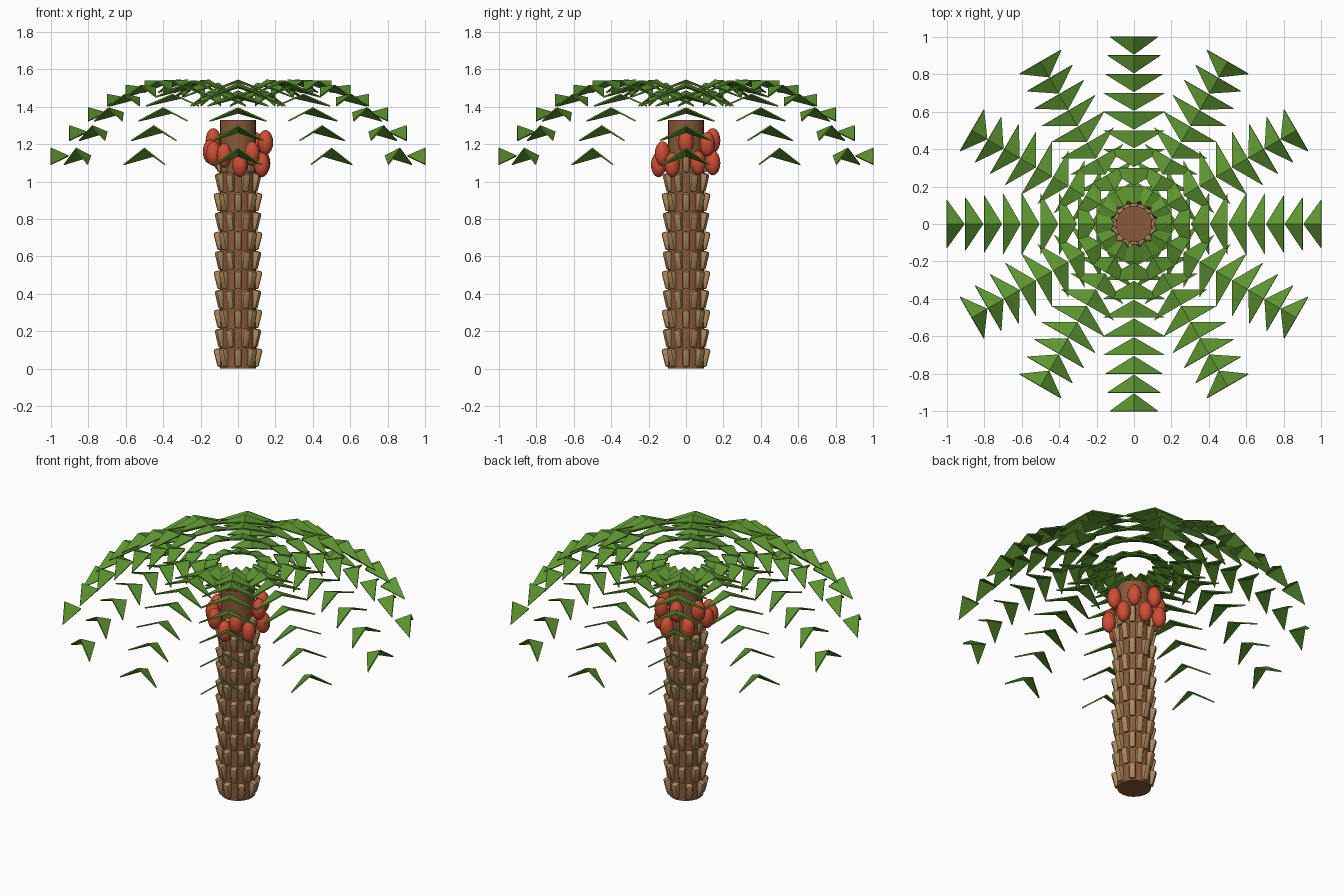
import bpy, bmesh, math
from mathutils import Matrix, Vector

if "Cube" in bpy.data.objects:
    bpy.data.objects.remove(bpy.data.objects["Cube"])


def material(name, rgb):
    m = bpy.data.materials.new(name)
    m.diffuse_color = (*rgb, 1)
    m.use_nodes = True
    m.node_tree.nodes["Principled BSDF"].inputs["Base Color"].default_value = m.diffuse_color
    return m


BROWN = material("trunk brown", (0.25, 0.10, 0.04))
TAN = material("bark tan", (0.41, 0.24, 0.105))
GREEN = material("leaf green", (0.11, 0.30, 0.03))
RED = material("fruit red", (0.62, 0.075, 0.035))


def finish(bm, name, mat, smooth=None):
    me = bpy.data.meshes.new(name)
    bm.to_mesh(me)
    bm.free()
    me.materials.append(mat)
    ob = bpy.data.objects.new(name, me)
    bpy.context.collection.objects.link(ob)
    if smooth:
        bpy.ops.object.select_all(action='DESELECT')
        ob.select_set(True)
        bpy.context.view_layer.objects.active = ob
        bpy.ops.object.shade_smooth_by_angle(angle=math.radians(smooth))
    return ob


def turn(degrees):
    return Matrix.Rotation(math.radians(degrees), 4, 'Z')


# Trunk
bm = bmesh.new()
bmesh.ops.create_cone(bm, cap_ends=True, segments=20, radius1=0.097, radius2=0.097,
                      depth=1.33, matrix=Matrix.Translation((0, 0, 0.665)))
finish(bm, "trunk", BROWN, 30)

# Bark scales: staggered rings of blocks leaning outward at the top
bm = bmesh.new()
for row in range(11):
    for k in range(8):
        place = (turn(45 * k + 22.5 * (row % 2))
                 @ Matrix.Translation((0.099, 0, 0.06 + 0.104 * row))
                 @ Matrix.Rotation(math.radians(14), 4, 'Y')
                 @ Matrix.Diagonal((0.044, 0.039, 0.098, 1)))
        bmesh.ops.create_cube(bm, size=1, matrix=place)
bmesh.ops.bevel(bm, geom=bm.edges[:], offset=0.01, segments=2, profile=0.5,
                affect='EDGES')
finish(bm, "bark_scales", TAN, 40)

# Fruit cluster: (angle, height) around the crown
FRUITS = [(0, 1.21), (26, 1.10), (51, 1.20), (77, 1.10), (103, 1.22), (129, 1.12),
          (154, 1.22), (180, 1.16), (208, 1.15), (240, 1.14), (274, 1.09),
          (301, 1.15), (330, 1.09)]
bm = bmesh.new()
for angle, z in FRUITS:
    place = (turn(angle) @ Matrix.Translation((0.147, 0, z))
             @ Matrix.Diagonal((0.041, 0.041, 0.066, 1)))
    bmesh.ops.create_uvsphere(bm, u_segments=16, v_segments=10, radius=1, matrix=place)
finish(bm, "fruits", RED, 60)

# Fronds: arching rows of folded leaflets, narrower and steeper at the tip,
# pitched against the slope of the arch
for n in range(12):
    bm = bmesh.new()
    for step in range(2, 11):
        r = step / 10
        z = 1.545 - 1.2 * (r - 0.45) ** 2
        tip = max(0, (r - 0.7) / 0.3)
        width = 0.165 - 0.035 * tip
        drop = 0.062 + 0.026 * tip
        points = [(r - 0.095, 0, z - 0.076 * (r - 0.45)), (r, 0, z),
                  (r, width, z - drop), (r, -width, z - drop)]
        apex, ridge, left, right = [bm.verts.new(turn(30 * n) @ Vector(p)) for p in points]
        bm.faces.new((apex, ridge, left))
        bm.faces.new((apex, right, ridge))
    frond = finish(bm, f"frond_{n + 1}", GREEN)
    thick = frond.modifiers.new("thickness", 'SOLIDIFY')
    thick.thickness = 0.008
    thick.offset = -1
